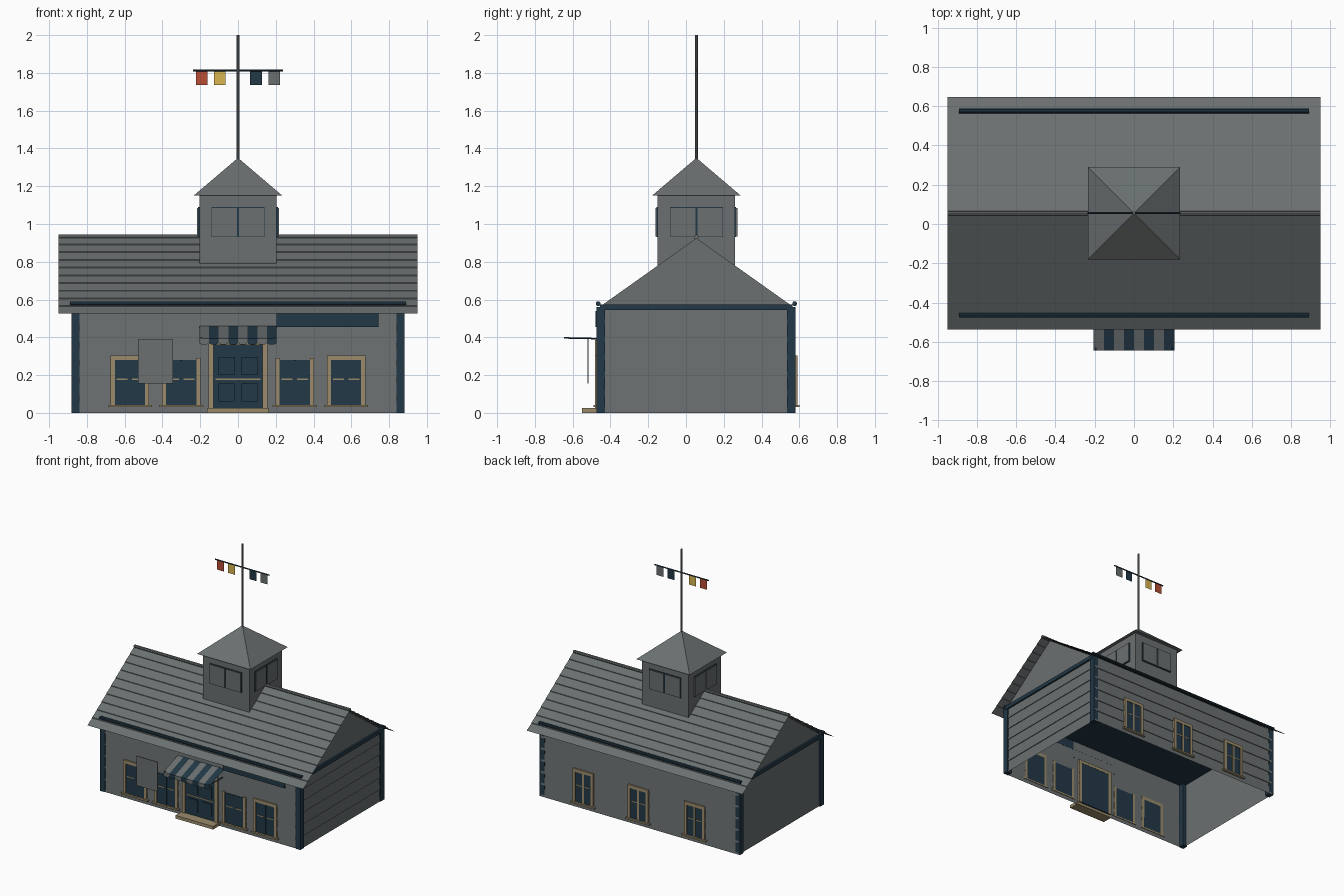
import bpy, bmesh, math
from mathutils import Vector

if "Cube" in bpy.data.objects:
    bpy.data.objects.remove(bpy.data.objects["Cube"], do_unlink=True)


def material(name, rgb):
    m = bpy.data.materials.new(name)
    m.use_nodes = True
    m.diffuse_color = (*rgb, 1)
    m.node_tree.nodes["Principled BSDF"].inputs["Base Color"].default_value = (*rgb, 1)
    return m


GREY = material("slate grey", (0.145, 0.16, 0.162))
NAVY = material("dark navy", (0.016, 0.040, 0.062))
TAN = material("tan trim", (0.33, 0.26, 0.15))
RED = material("flag red", (0.48, 0.075, 0.035))
YELLOW = material("flag yellow", (0.70, 0.47, 0.08))

MID = 0.055                      # depth of the ridge line
FRONT, BACK, END = -0.465, 0.575, 0.87
EAVE, RIDGE, PITCH = 0.52, 0.93, 0.69


def finish(name, bm, *mats):
    me = bpy.data.meshes.new(name)
    bm.to_mesh(me)
    bm.free()
    for m in mats:
        me.materials.append(m)
    ob = bpy.data.objects.new(name, me)
    bpy.context.collection.objects.link(ob)
    return ob


def box(name, mat, x, y, z):
    """Box from (low, high) pairs."""
    bm = bmesh.new()
    bmesh.ops.create_cube(bm, size=1)
    for v in bm.verts:
        v.co = [(a + b) / 2 + c * (b - a) for c, (a, b) in zip(v.co, (x, y, z))]
    return finish(name, bm, mat)


def sheet(name, mat, profile, span, outward, along_x=True):
    """Sweep an open profile of (depth, height) points along x or y."""
    bm = bmesh.new()
    place = (lambda s, d, z: (s, d, z)) if along_x else (lambda s, d, z: (d, s, z))
    rows = [[bm.verts.new(place(s, d, z)) for s in span] for d, z in profile]
    for a, b in zip(rows, rows[1:]):
        bm.faces.new((a[0], a[1], b[1], b[0]))
    bm.normal_update()
    total = sum((f.normal * f.calc_area() for f in bm.faces), Vector())
    if total.dot(Vector(outward)) < 0:
        bmesh.ops.reverse_faces(bm, faces=bm.faces[:])
    return finish(name, bm, mat)


def polygon(name, mat, points):
    bm = bmesh.new()
    bm.faces.new([bm.verts.new(p) for p in points])
    return finish(name, bm, mat)


def rod(name, mat, a, b, radius, sides=10):
    a, b = Vector(a), Vector(b)
    bm = bmesh.new()
    bmesh.ops.create_cone(bm, cap_ends=True, segments=sides, radius1=radius,
                          radius2=radius, depth=(b - a).length)
    turn = (b - a).to_track_quat('Z', 'Y')
    for v in bm.verts:
        v.co = turn @ v.co + (a + b) / 2
    return finish(name, bm, mat)


# Walls: lapped boards on the front, back and one end, a plain far end
def siding(wall, out, courses=6, top=0.56):
    pts = []
    for i in range(courses):
        pts += [(wall + out * 0.006, top * i / courses), (wall, top * (i + 1) / courses)]
    return pts


sheet("front_wall", GREY, siding(FRONT, -1), (-END, END), (0, -1, 0))
sheet("back_wall", GREY, siding(BACK, 1), (-END, END), (0, 1, 0))
sheet("left_wall", GREY, siding(END, 1), (FRONT, BACK), (1, 0, 0), False)
sheet("right_wall", GREY, [(-END, 0), (-END, 0.56)], (FRONT, BACK), (-1, 0, 0), False)
box("ceiling", NAVY, (-END, END), (FRONT, BACK), (0.53, 0.55))

for sx, side in ((1, "left"), (-1, "right")):
    # Gable, its base trim and the corner boards
    gable = [(sx * END, FRONT + 0.02, 0.57), (sx * END, BACK - 0.02, 0.57), (sx * END, MID, 0.925)]
    polygon(side + "_gable", GREY, gable if sx > 0 else gable[::-1])
    x = sorted((sx * 0.85, sx * 0.885))
    box(side + "_gable_trim", NAVY, x, (FRONT + 0.01, BACK - 0.01), (0.545, 0.575))
    cx = sorted((sx * 0.84, sx * 0.882))
    box(side + "_front_corner", NAVY, cx, (FRONT - 0.01, FRONT + 0.035), (0, 0.56))
    box(side + "_back_corner", NAVY, cx, (BACK - 0.04, BACK + 0.005), (0, 0.56))

# Roof slopes in shallow courses, gutters and ridge cap
for sy, side, wall in ((-1, "front", FRONT), (1, "back", BACK)):
    pts, n, reach = [], 10, 0.592
    for i in range(n):
        for k, lift in ((i, 0.005), (i + 1, 0)):
            d = reach * (1 - k / n)
            pts.append((MID + sy * d, RIDGE - PITCH * d + lift))
    sheet(side + "_roof", GREY, pts, (-0.95, 0.95), (0, sy, 1))
    rod(side + "_gutter", NAVY, (-0.89, wall, 0.578), (0.89, wall, 0.578), 0.013)
rod("ridge_cap", GREY, (-0.95, MID, 0.932), (0.95, MID, 0.932), 0.012, 8)

# Cupola with shuttered openings on each side
H = 0.205
box("cupola", GREY, (-H, H), (MID - H, MID + H), (0.76, 1.15))
for i, side in enumerate(("front", "left", "back", "right")):
    parts = [box(side + "_cupola_opening", NAVY, (-0.14, 0.14), (-H - 0.006, -H), (0.93, 1.09))]
    for s in (-1, 1):
        parts.append(box(side + "_cupola_shutter", GREY, sorted((s * 0.006, s * 0.137)),
                         (-H - 0.012, -H), (0.934, 1.086)))
    for p in parts:
        p.rotation_euler.z = i * math.pi / 2
        p.location.y = MID
bm = bmesh.new()
bmesh.ops.create_cone(bm, cap_ends=True, segments=4, radius1=0.235 * math.sqrt(2),
                      radius2=0, depth=0.2)
cap = finish("cupola_roof", bm, GREY)
cap.rotation_euler.z = math.pi / 4
cap.location = (0, MID, 1.25)

# Mast, crossbar and flags
rod("mast", GREY, (0, MID, 1.32), (0, MID, 2.0), 0.008)
rod("crossbar", NAVY, (-0.238, MID, 1.813), (0.238, MID, 1.813), 0.005, 8)
for x, mat in ((-0.192, RED), (-0.097, YELLOW), (0.095, NAVY), (0.192, GREY)):
    w = 0.031
    polygon("flag", mat, [(x - w, MID, 1.735), (x + w, MID, 1.735),
                          (x + w, MID, 1.81), (x - w, MID, 1.81)])


# Windows: pane, bars, frame and sill
def window(name, x, half, wall, out, header=True):
    def depth(near, far):
        return sorted((wall + out * near, wall + out * far))
    box(name + "_pane", NAVY, (x - half, x + half), depth(0, 0.010), (0.04, 0.28))
    for s in (-1, 1):
        box(name + "_jamb", TAN, sorted((x + s * (half - 0.002), x + s * (half + 0.02))),
            depth(0, 0.016), (0.035, 0.29))
        box(name + "_cross_bar", TAN, sorted((x + s * 0.012, x + s * (half - 0.012))),
            depth(0.008, 0.012), (0.174, 0.182))
    box(name + "_center_bar", NAVY if out < 0 else TAN, (x - 0.007, x + 0.007),
        depth(0.008, 0.014), (0.04, 0.28))
    if header:
        box(name + "_header", TAN, (x - half - 0.02, x + half + 0.02), depth(0, 0.016), (0.28, 0.305))
    box(name + "_sill", TAN, (x - half - 0.035, x + half + 0.035), depth(0, 0.025), (0.03, 0.042))


for x in (-0.572, -0.3, 0.3, 0.572):
    window("front_window", x, 0.082, FRONT, -1, abs(x) > 0.4)
for x in (-0.485, 0.01, 0.495):
    window("back_window", x, 0.07, BACK, 1)

# Front door, frame, raised panels and step
box("door", NAVY, (-0.135, 0.135), (FRONT - 0.01, FRONT + 0.01), (0.02, 0.36))
for s in (-1, 1):
    box("door_jamb", TAN, sorted((s * 0.13, s * 0.157)), (FRONT - 0.018, FRONT + 0.012), (0.02, 0.37))
    for z in (0.06, 0.2):
        box("door_panel", NAVY, sorted((s * 0.018, s * 0.103)), (FRONT - 0.018, FRONT), (z, z + 0.095))
box("door_header", TAN, (-0.157, 0.157), (FRONT - 0.018, FRONT + 0.012), (0.36, 0.385))
box("door_rail", TAN, (-0.12, 0.12), (FRONT - 0.013, FRONT), (0.174, 0.182))
box("door_step", TAN, (-0.165, 0.165), (-0.55, FRONT), (0, 0.025))

# Striped awning with a scalloped valance on two arms
bm = bmesh.new()
LIP, W = -0.645, 0.41 / 8
for i in range(8):
    a = -0.205 + i * W
    slope = [(a, LIP, 0.395), (a + W, LIP, 0.395), (a + W, FRONT, 0.46), (a, FRONT, 0.46)]
    scallop = [(a + W / 2 * (1 - math.cos(t * math.pi / 6)), LIP,
                0.373 - 0.012 * math.sin(t * math.pi / 6)) for t in range(7)]
    for pts in (slope, scallop + [(a + W, LIP, 0.395), (a, LIP, 0.395)]):
        bm.faces.new([bm.verts.new(p) for p in pts]).material_index = i % 2
finish("awning", bm, GREY, NAVY)
for s in (-1, 1):
    rod("awning_arm", NAVY, (s * 0.195, FRONT, 0.393), (s * 0.195, LIP, 0.397), 0.004, 6)

# Fascia board and hanging signboard
box("fascia_board", NAVY, (0.205, 0.745), (FRONT - 0.015, FRONT), (0.456, 0.54))
box("signboard", GREY, (-0.53, -0.345), (-0.522, -0.516), (0.155, 0.39))
